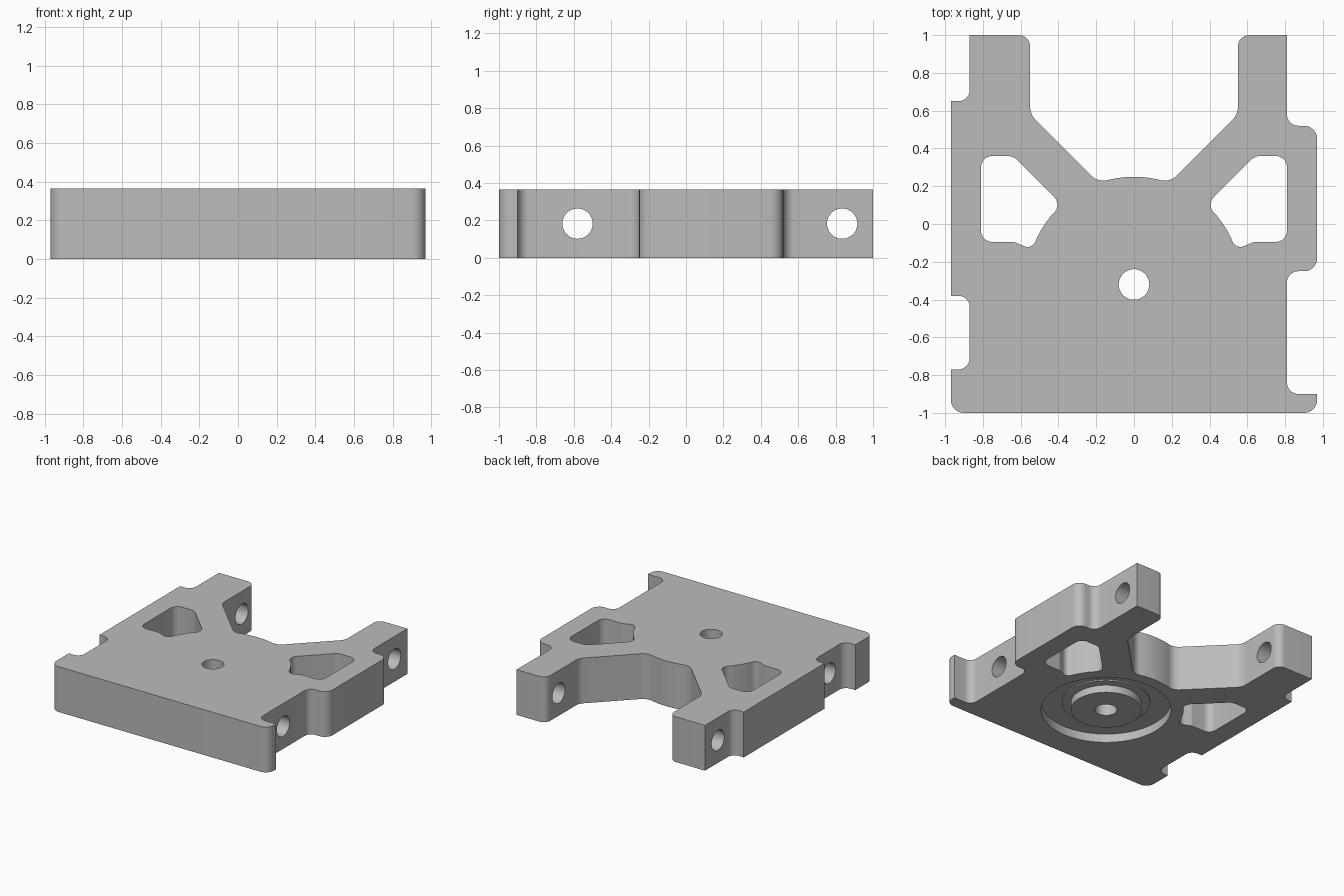
import bpy, bmesh, math
from mathutils import Vector, Matrix

if "Cube" in bpy.data.objects:
    bpy.data.objects.remove(bpy.data.objects["Cube"])

H = 0.365            # plate thickness
CY = -0.32           # y of the central bore
R_ARC = 0.57         # web arc around the bore

grey = bpy.data.materials.new("plain grey")
grey.diffuse_color = (0.5, 0.5, 0.5, 1)
grey.use_nodes = True
grey.node_tree.nodes["Principled BSDF"].inputs["Base Color"].default_value = grey.diffuse_color


def rounded(points, steps=8):
    """Round each (x, y, radius) corner of a closed outline."""
    out = []
    n = len(points)
    for i, (x, y, r) in enumerate(points):
        p = Vector((x, y))
        if r == 0:
            out.append(p)
            continue
        a = (Vector(points[i - 1][:2]) - p).normalized()
        b = (Vector(points[(i + 1) % n][:2]) - p).normalized()
        half = a.angle(b) / 2
        c = p + (a + b).normalized() * (r / math.sin(half))
        t = r / math.tan(half)
        u, v = p + a * t - c, p + b * t - c
        turn = math.atan2(u.x * v.y - u.y * v.x, u.dot(v))
        for k in range(steps + 1):
            out.append(c + Matrix.Rotation(turn * k / steps, 2) @ u)
    return out


def finish(name, bm):
    bmesh.ops.recalc_face_normals(bm, faces=bm.faces)
    me = bpy.data.meshes.new(name)
    bm.to_mesh(me)
    bm.free()
    ob = bpy.data.objects.new(name, me)
    bpy.context.collection.objects.link(ob)
    me.materials.append(grey)
    return ob


def prism(name, outline, z0, z1):
    bm = bmesh.new()
    f = bm.faces.new([bm.verts.new((p.x, p.y, z0)) for p in outline])
    ext = bmesh.ops.extrude_face_region(bm, geom=[f])
    bmesh.ops.translate(bm, vec=(0, 0, z1 - z0),
                        verts=[g for g in ext["geom"] if isinstance(g, bmesh.types.BMVert)])
    return finish(name, bm)


def rod(name, radius, length, centre, axis):
    bm = bmesh.new()
    m = Matrix.Translation(centre)
    if axis == "X":
        m = m @ Matrix.Rotation(math.pi / 2, 4, "Y")
    bmesh.ops.create_cone(bm, cap_ends=True, segments=48, radius1=radius,
                          radius2=radius, depth=length, matrix=m)
    return finish(name, bm)


def lathe_ring(name, profile, centre, seg=96):
    """Closed (radius, z) profile turned around a vertical axis."""
    bm = bmesh.new()
    rings = []
    for k in range(seg):
        a = 2 * math.pi * k / seg
        rings.append([bm.verts.new((centre[0] + r * math.cos(a), centre[1] + r * math.sin(a), z))
                      for r, z in profile])
    n = len(profile)
    for k in range(seg):
        p, q = rings[k], rings[(k + 1) % seg]
        for j in range(n):
            bm.faces.new((p[j], q[j], q[(j + 1) % n], p[(j + 1) % n]))
    return finish(name, bm)


def arc(x):
    return math.sqrt(R_ARC ** 2 - x * x) + CY


# Plate outline with side notches, two arms and the arched web between them
right_side = [
    (-0.97, -1, 0.07), (0.97, -1, 0.07), (0.97, -0.9, 0), (0.81, -0.9, 0.06),
    (0.81, -0.25, 0.06), (0.97, -0.25, 0.07), (0.97, 0.52, 0.07), (0.81, 0.52, 0.06),
    (0.81, 1, 0)]
half_web = [(0.55, 1, 0.06), (0.55, 0.58, 0.1), (0.19, 0.22, 0.09)]
crown = [(x, arc(x), 0) for x in (0.125, 0.085, 0.043, 0, -0.043, -0.085, -0.125)]
left_side = [
    (-0.87, 1, 0), (-0.87, 0.65, 0.06), (-0.97, 0.65, 0), (-0.97, -0.38, 0),
    (-0.87, -0.38, 0.06), (-0.87, -0.77, 0.06), (-0.97, -0.77, 0)]
outline = right_side + half_web + crown + [(-x, y, r) for x, y, r in reversed(half_web)] + left_side
plate = prism("plate", rounded(outline), 0, H)

# Lightening pockets, mirrored left and right
pocket = [(0.81, 0.36, 0.06), (0.64, 0.36, 0.07), (0.38, 0.10, 0.06)]
pocket += [(x, arc(x), 0) for x in (0.44, 0.465, 0.49, 0.51)]
pocket += [(0.54, -0.135, 0.045), (0.635, -0.095, 0.05), (0.81, -0.095, 0.06)]
cutters = [prism("pocket_cutter", rounded([(s * x, y, r) for x, y, r in pocket]), -0.1, H + 0.1)
           for s in (1, -1)]

# Central bore and the two cross-drilled holes
cutters.append(rod("bore_cutter", 0.081, 1, (0, CY, H / 2), "Z"))
for y in (-0.58, 0.835):
    cutters.append(rod("cross_hole_cutter", 0.081, 3, (0, y, H / 2), "X"))

# Ring recess underneath, leaving a flush boss around the bore
cutters.append(lathe_ring("recess_cutter", [
    (0.26, -0.1), (0.478, -0.1), (0.478, 0.07), (0.326, 0.07), (0.326, 0.06), (0.26, 0.06)],
    (0, CY)))

bpy.context.view_layer.objects.active = plate
for c in cutters:
    mod = plate.modifiers.new("cut", "BOOLEAN")
    mod.operation = "DIFFERENCE"
    mod.solver = "EXACT"
    mod.object = c
    bpy.ops.object.modifier_apply(modifier=mod.name)
for c in cutters:
    bpy.data.objects.remove(c)

# Smooth the fillets and holes, keep the edges sharp
bpy.ops.object.select_all(action="DESELECT")
plate.select_set(True)
bpy.ops.object.shade_smooth_by_angle(angle=math.radians(30))
